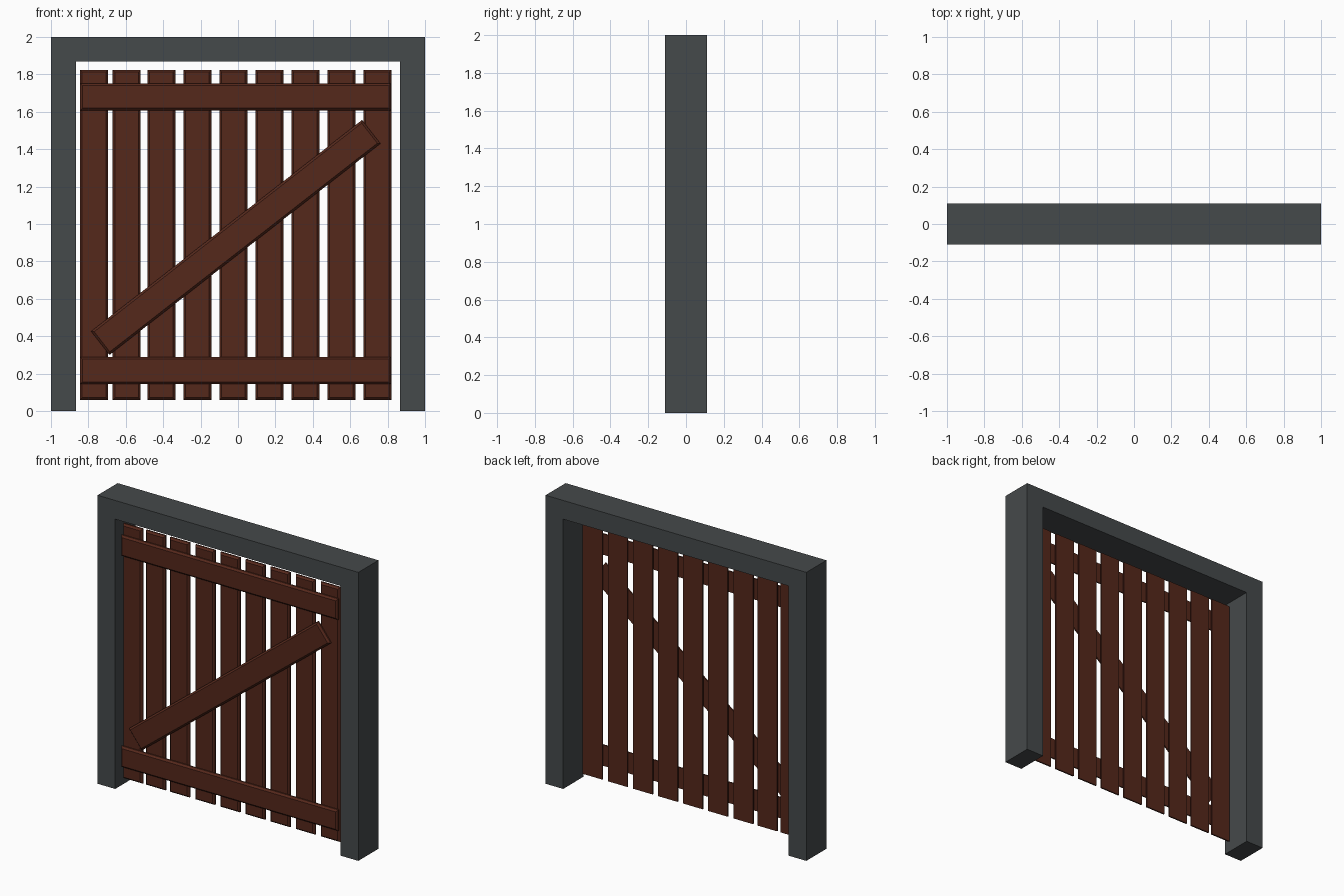
import bpy, bmesh, math
from mathutils import Matrix

if "Cube" in bpy.data.objects:
    bpy.data.objects.remove(bpy.data.objects["Cube"])


def material(name, rgb):
    m = bpy.data.materials.new(name)
    m.diffuse_color = (*rgb, 1)
    m.use_nodes = True
    m.node_tree.nodes["Principled BSDF"].inputs["Base Color"].default_value = m.diffuse_color
    return m


def finish(bm, name, mat):
    bmesh.ops.recalc_face_normals(bm, faces=bm.faces)
    me = bpy.data.meshes.new(name)
    bm.to_mesh(me)
    bm.free()
    me.materials.append(mat)
    ob = bpy.data.objects.new(name, me)
    bpy.context.collection.objects.link(ob)
    return ob


def board(name, cx, cz, length_x, length_z, front, back, angle=0.0):
    """Flat board with chamfered edges around its front face only."""
    bm = bmesh.new()
    bmesh.ops.create_cube(bm, size=1.0)
    bmesh.ops.scale(bm, vec=(length_x, back - front, length_z), verts=bm.verts)
    edges = [e for e in bm.edges if all(v.co.y < 0 for v in e.verts)]
    bmesh.ops.bevel(bm, geom=edges, offset=0.012, segments=1, affect='EDGES')
    place = Matrix.Translation((cx, (front + back) / 2, cz)) @ Matrix.Rotation(-angle, 4, 'Y')
    bmesh.ops.transform(bm, matrix=place, verts=bm.verts)
    return finish(bm, name, wood)


stone = material("dark_grey", (0.06, 0.067, 0.07))
wood = material("red_brown_wood", (0.09, 0.021, 0.011))

# Frame: upside-down U profile extruded through its depth
profile = [(-1, 0), (-0.865, 0), (-0.865, 1.87), (0.865, 1.87),
           (0.865, 0), (1, 0), (1, 2), (-1, 2)]
bm = bmesh.new()
face = bm.faces.new([bm.verts.new((x, -0.11, z)) for x, z in profile])
ext = bmesh.ops.extrude_face_region(bm, geom=[face])
bmesh.ops.translate(bm, vec=(0, 0.22, 0),
                    verts=[g for g in ext["geom"] if isinstance(g, bmesh.types.BMVert)])
if not face.is_valid or len([f for f in bm.faces if len(f.verts) == 8]) < 2:
    bm.faces.new([v for v in bm.verts if v.co.y < 0])
finish(bm, "gate_frame", stone)

# Vertical planks
RAIL_FRONT, PLANK_FRONT, PLANK_BACK = -0.083, -0.062, -0.04
lefts = [-0.845, -0.67, -0.485, -0.292, -0.1, 0.093, 0.285, 0.478, 0.67]
for i, x in enumerate(lefts):
    board(f"plank_{i + 1}", x + 0.075, 0.942, 0.15, 1.765, PLANK_FRONT, PLANK_BACK)

# Horizontal rails
for name, z in (("bottom_rail", 0.217), ("top_rail", 1.68)):
    board(name, -0.013, z, 1.662, 0.145, RAIL_FRONT, PLANK_FRONT)

# Diagonal brace
dx, dz = 1.449, 1.13
board("diagonal_brace", -0.012, 0.928, math.hypot(dx, dz), 0.16,
      RAIL_FRONT, PLANK_FRONT, math.atan2(dz, dx))
